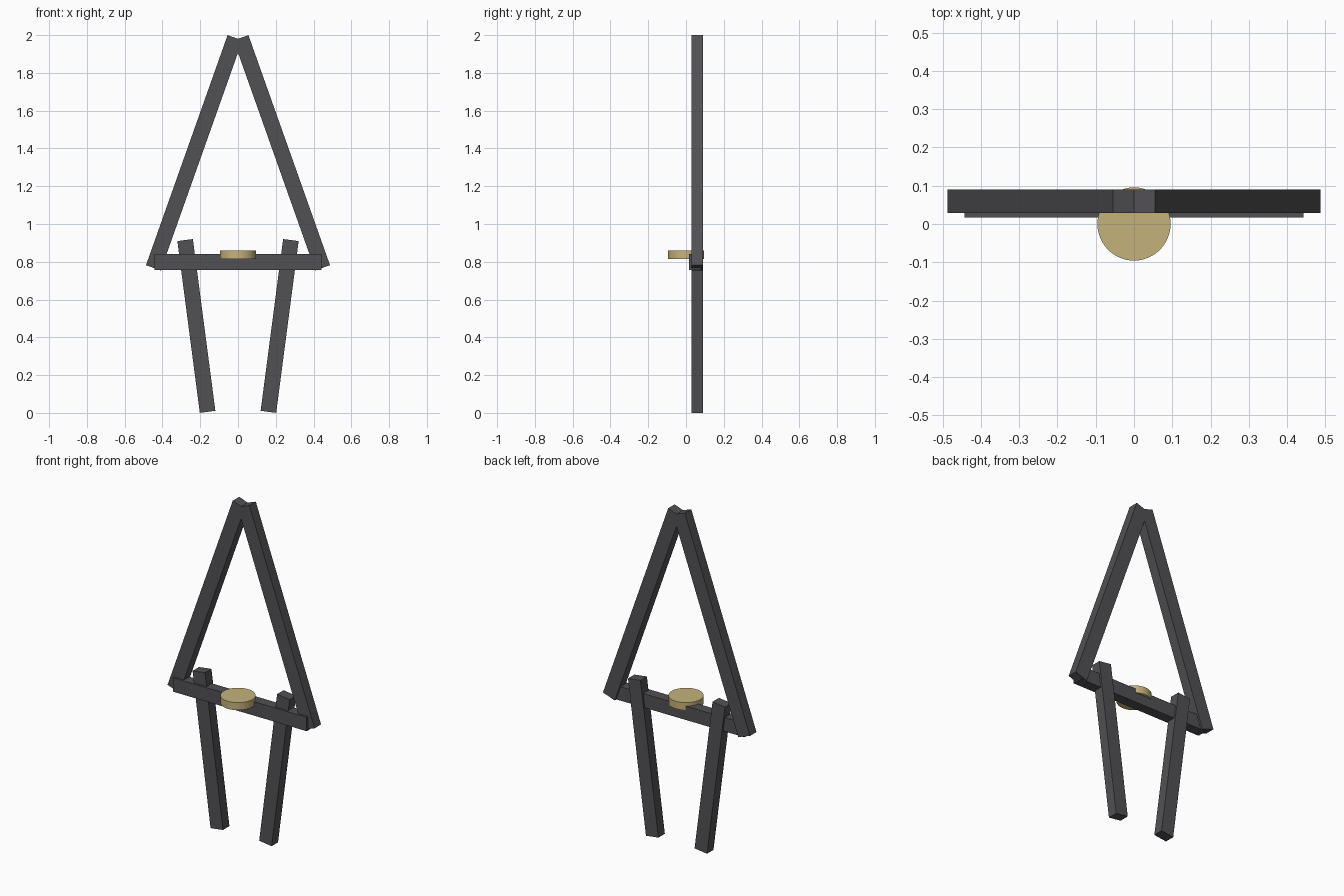
import bpy, math
from mathutils import Matrix, Vector

if "Cube" in bpy.data.objects:
    bpy.data.objects.remove(bpy.data.objects["Cube"])


def material(name, rgb):
    m = bpy.data.materials.new(name)
    m.diffuse_color = (*rgb, 1)
    m.use_nodes = True
    m.node_tree.nodes["Principled BSDF"].inputs["Base Color"].default_value = m.diffuse_color
    return m


dark = material("charcoal_grey", (0.083, 0.080, 0.088))
tan = material("pale_tan", (0.56, 0.45, 0.20))

WIDTH = 0.083            # bar width seen from the front
BACK, FRONT = 0.09, 0.029


def bar(name, start, end, y0, y1):
    """Square-ended bar between two (x, z) points, spanning y0 to y1."""
    a, b = Vector((start[0], 0, start[1])), Vector((end[0], 0, end[1]))
    d = b - a
    bpy.ops.mesh.primitive_cube_add(size=1)
    o = bpy.context.object
    o.name = name
    mid = (a + b) / 2
    mid.y = (y0 + y1) / 2
    o.data.transform(Matrix.Translation(mid)
                     @ Matrix.Rotation(math.atan2(d.x, d.z), 4, 'Y')
                     @ Matrix.Diagonal((WIDTH, y1 - y0, d.length, 1)))
    o.data.materials.append(dark)
    return o


# Mirrored pairs: long upper bars meeting at the peak, and splayed legs
for side, s in (("left", -1), ("right", 1)):
    bar(f"upper_bar_{side}", (s * 0.448, 0.768), (s * 0.016, 1.986), FRONT, BACK)
    bar(f"leg_{side}", (s * 0.161, 0.0055), (s * 0.280, 0.915), FRONT, BACK)

# Crossbar, set slightly forward of the frame
bar("crossbar", (-0.443, 0.799), (0.443, 0.799), 0.017, 0.079)

# Round disc resting in the crossbar
bpy.ops.mesh.primitive_cylinder_add(vertices=48, radius=0.0955, depth=0.045,
                                    location=(0, 0, 0.8385))
disc = bpy.context.object
disc.name = "round_disc"
disc.data.materials.append(tan)
bpy.ops.object.shade_smooth_by_angle(angle=math.radians(30))
